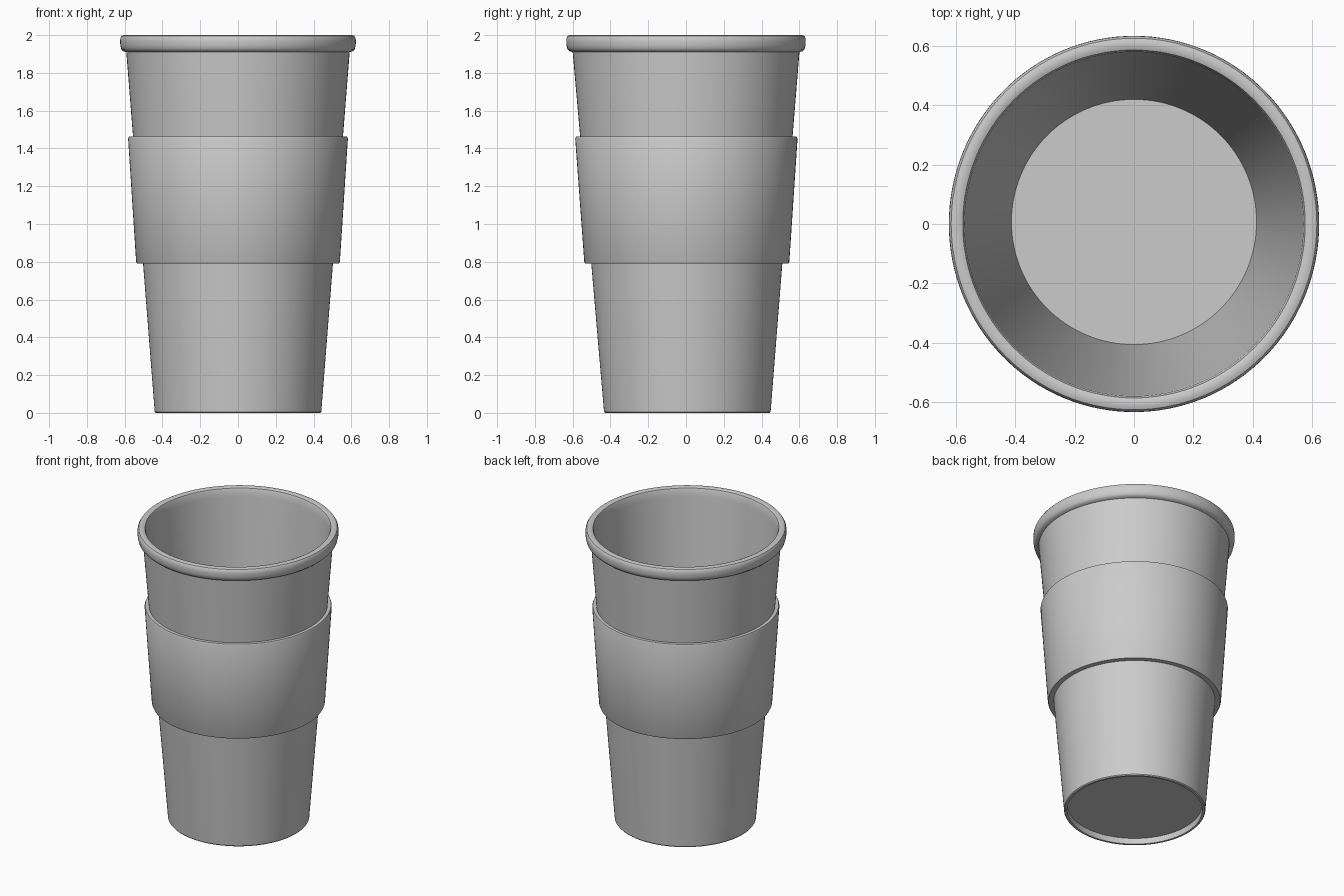
import bpy, bmesh, math

if "Cube" in bpy.data.objects:
    bpy.data.objects.remove(bpy.data.objects["Cube"])

SEGMENTS = 128


def wall(z):
    """Outer radius of the tapered cup wall at height z."""
    return 0.44 + 0.152 * z / 1.92


def lathe(name, profile):
    """Revolve (radius, z) points around z; radius 0 makes a pole."""
    bm = bmesh.new()
    rings = []
    for r, z in profile:
        y_scale, y_shift = 1 + 0.008 * z, 0.007 * (1 - z / 2)  # slight ovality
        count = SEGMENTS if r > 0 else 1
        rings.append([bm.verts.new((r * math.cos(2 * math.pi * i / SEGMENTS),
                                    r * math.sin(2 * math.pi * i / SEGMENTS) * y_scale + y_shift,
                                    z)) for i in range(count)])
    for a, b in zip(rings, rings[1:]):
        for i in range(SEGMENTS):
            j = (i + 1) % SEGMENTS
            if len(a) == 1:
                bm.faces.new((a[0], b[j], b[i]))
            elif len(b) == 1:
                bm.faces.new((a[i], a[j], b[0]))
            else:
                bm.faces.new((a[i], a[j], b[j], b[i]))
    mesh = bpy.data.meshes.new(name)
    bm.to_mesh(mesh)
    bm.free()
    obj = bpy.data.objects.new(name, mesh)
    bpy.context.collection.objects.link(obj)
    bpy.ops.object.select_all(action='DESELECT')
    obj.select_set(True)
    bpy.context.view_layer.objects.active = obj
    bpy.ops.object.shade_smooth_by_angle(angle=math.radians(35))
    return obj


# Cup: recessed base, tapered outer wall, rolled rim, inner wall and floor
lathe("cup", [
    (0, 0.04), (0.42, 0.04), (0.422, 0.0), (0.436, 0.0), (0.441, 0.006),
    (wall(0.8), 0.8), (wall(1.46), 1.46), (wall(1.91), 1.91),
    (0.608, 1.915), (0.618, 1.925), (0.623, 1.945), (0.624, 1.965),
    (0.623, 1.985), (0.616, 1.996), (0.605, 2.0), (0.588, 2.0),
    (0.577, 1.995), (0.571, 1.98), (0.568, 1.94),
    (0.413, 0.06), (0, 0.06),
])

# Sleeve: raised band whose ends sink into the cup wall
T = 0.026
lathe("sleeve", [
    (wall(0.79) - 0.005, 0.79), (wall(0.79) + T + 0.006, 0.79),
    (wall(0.8) + T + 0.01, 0.80), (wall(1.45) + T + 0.001, 1.452),
    (wall(1.46) + T - 0.004, 1.462), (wall(1.46) - 0.005, 1.462),
])
